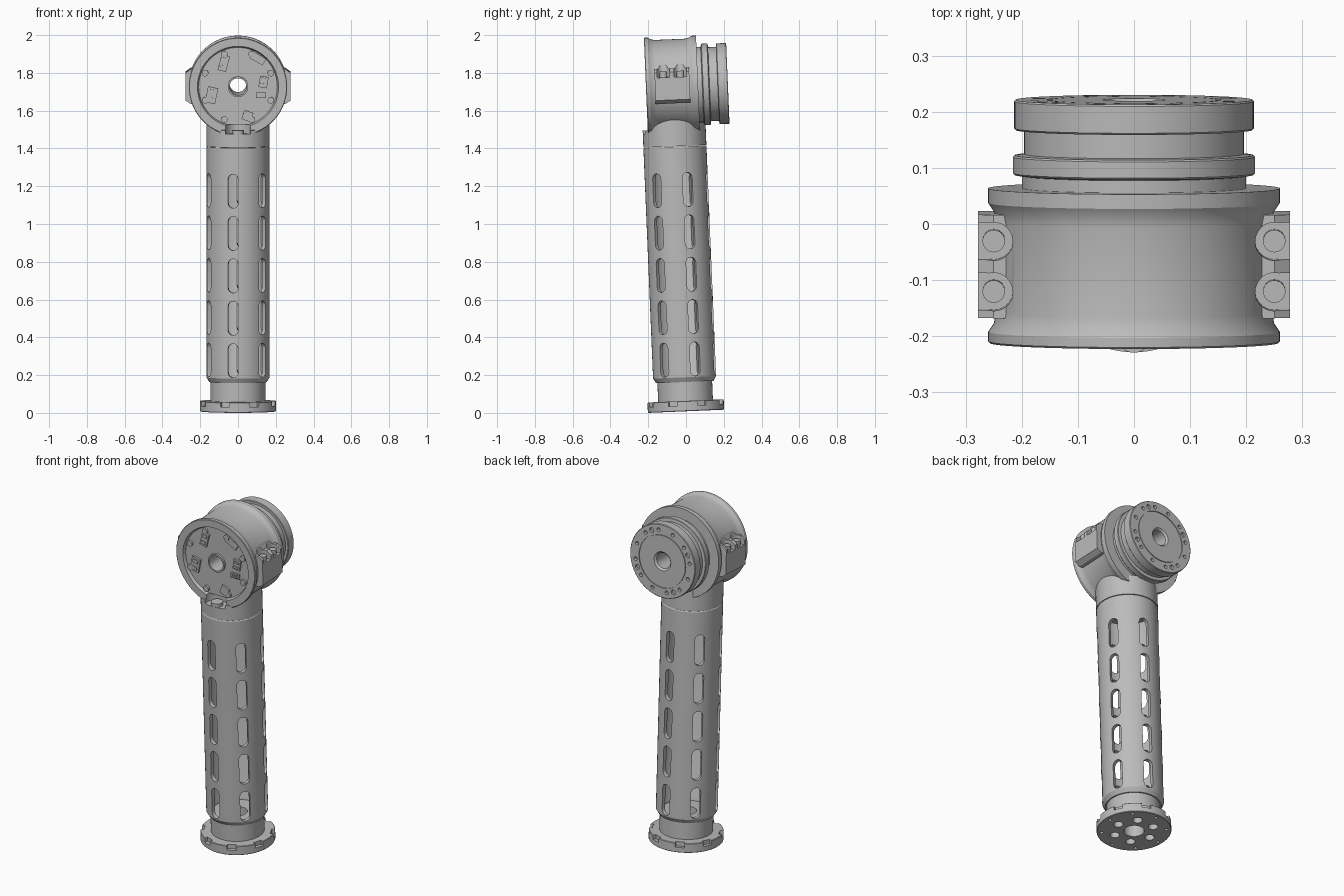
import bpy, bmesh
from math import radians, sin, cos, pi
from mathutils import Matrix, Vector

cube = bpy.data.objects.get("Cube")
if cube:
    bpy.data.objects.remove(cube, do_unlink=True)

grey = bpy.data.materials.new("machined grey")
grey.use_nodes = True
GREY = (0.5, 0.5, 0.5, 1)
grey.diffuse_color = GREY
next(n for n in grey.node_tree.nodes if n.type == 'BSDF_PRINCIPLED').inputs["Base Color"].default_value = GREY

parts = []
T, R = Matrix.Translation, Matrix.Rotation
HEAD = T((0, -.005, 1.725)) @ R(-pi / 2, 4, 'X')   # turned axis runs front to back


def finish(bm, name, keep=True):
    bmesh.ops.recalc_face_normals(bm, faces=bm.faces[:])
    me = bpy.data.meshes.new(name)
    bm.to_mesh(me)
    bm.free()
    me.materials.append(grey)
    ob = bpy.data.objects.new(name, me)
    bpy.context.collection.objects.link(ob)
    if keep:
        parts.append(ob)
    else:
        ob.hide_render = True
    return ob


def lathe(name, profile, m=Matrix(), seg=72):
    """Spin a closed (radius, height) loop into a ring-shaped solid."""
    bm = bmesh.new()
    rings = [[bm.verts.new(m @ Vector((r * cos(2 * pi * i / seg), r * sin(2 * pi * i / seg), h)))
              for r, h in profile] for i in range(seg)]
    n = len(profile)
    for i in range(seg):
        a, b = rings[i], rings[(i + 1) % seg]
        for j in range(n):
            k = (j + 1) % n
            bm.faces.new((a[j], b[j], b[k], a[k]))
    return finish(bm, name)


def cylinders(name, places, r, h, keep=True, seg=24):
    bm = bmesh.new()
    for m in places:
        bmesh.ops.create_cone(bm, cap_ends=True, segments=seg, radius1=r, radius2=r, depth=h, matrix=m)
    return finish(bm, name, keep)


def boxes(name, items, keep=True):
    """items: (matrix, size) pairs."""
    bm = bmesh.new()
    for m, size in items:
        bmesh.ops.create_cube(bm, size=1, matrix=m @ Matrix.Diagonal((*size, 1)))
    return finish(bm, name, keep)


def prism(bm, outline, depth, m):
    """Extrude an XY outline along Z, centred."""
    lo = [bm.verts.new(m @ Vector((x, y, -depth / 2))) for x, y in outline]
    hi = [bm.verts.new(m @ Vector((x, y, depth / 2))) for x, y in outline]
    bm.faces.new(lo)
    bm.faces.new(hi)
    for i in range(len(lo)):
        k = (i + 1) % len(lo)
        bm.faces.new((lo[i], lo[k], hi[k], hi[i]))


def cut(ob, cutter, drop=True):
    mod = ob.modifiers.new("cut", 'BOOLEAN')
    mod.operation, mod.solver, mod.object = 'DIFFERENCE', 'EXACT', cutter
    dg = bpy.context.evaluated_depsgraph_get()
    me = bpy.data.meshes.new_from_object(ob.evaluated_get(dg))
    ob.modifiers.clear()
    ob.data = me
    if drop:
        bpy.data.objects.remove(cutter, do_unlink=True)


def around(count, radius, start=0, z=0, m=Matrix()):
    return [m @ R(radians(start) + 2 * pi * i / count, 4, 'Z') @ T((radius, 0, z)) for i in range(count)]


# Base flange with neck, edge notches and bolt holes
base = lathe("base_flange", [(.055, 0), (.199, 0), (.202, .003), (.202, .052), (.199, .055),
                             (.145, .055), (.145, .165), (.055, .165)])
cut(base, boxes("notch_cutter", [(m, (.04, .05, .05)) for m in around(8, .202, 25, .055)], False))
cut(base, cylinders("bolt_cutter", around(6, .11), .026, .08, False))
cut(base, cylinders("pin_cutter", around(8, .175, 2.5), .009, .05, False, 16))

# Hollow tube with five rows of six slots
tube = lathe("slotted_tube", [(.14, .155), (.152, .155), (.167, .18), (.167, 1.397),
                              (.164, 1.402), (.145, 1.402), (.145, .19), (.14, .18)])
slot = []
for i in range(18):
    end = i // 9                      # upper then lower rounded end
    a = pi * ((i % 9) / 8 + end)
    slot.append((.0275 * cos(a), .0275 * sin(a) + (-.0625 if end else .0625)))
outward = Matrix(((0, 0, 1, 0), (1, 0, 0, 0), (0, 1, 0, 0), (0, 0, 0, 1)))
bm = bmesh.new()
for row in range(5):
    for m in around(6, .155, 21, .275 + .2245 * row):
        prism(bm, slot, .08, m @ outward)
cut(tube, finish(bm, "slot_cutter", False))

# Collar joining the tube to the head
collar = cylinders("tube_collar", [T((0, 0, 1.502))], .167, .196, True, 72)
cut(collar, boxes("collar_cutter", [(T((0, -.215, 1.595)), (.5, .2, .2)),
                                    (T((0, .235, 1.625)), (.5, .2, .2))], False))

# Joint head: waisted drum with a recessed front
head = lathe("joint_head", [(.045, -.118), (.208, -.118), (.215, -.135), (.257, -.135), (.26, -.132),
                            (.26, -.115), (.25, -.1), (.246, -.08), (.246, .08), (.25, .1),
                            (.26, .115), (.26, .141), (.045, .141)], HEAD, 96)

# Side clamp lugs, cut with screw pockets
lug = [(.19, 1.632), (.25, 1.632), (.278, 1.65), (.278, 1.797), (.25, 1.817), (.19, 1.817)]
spots = [(s * .25, y) for s in (-1, 1) for y in (-.045, .045)]
pockets = cylinders("pocket_cutter", [T((x, y, 1.85)) for x, y in spots], .034, .16, False, 32)
for side, name in ((1, "left_clamp_lug"), (-1, "right_clamp_lug")):
    bm = bmesh.new()
    stand = Matrix(((side, 0, 0, 0), (0, 0, 1, 0), (0, 1, 0, 0), (0, 0, 0, 1)))
    prism(bm, lug, .184, stand)
    ob = finish(bm, name)
    cut(ob, pockets, False)
    # open the pockets outward
    cut(ob, boxes("finger_cutter", [(T((side * .285, y, 1.81)), (.07, .066, .08))
                                    for y in (-.045, .045)], False))
cut(head, pockets)
cylinders("clamp_screws", [T((x, y, 1.785)) for x, y in spots], .02, .035)

# Front pocket and screw where the head meets the collar
front_pocket = cylinders("front_pocket_cutter", [T((0, -.15, 1.5))], .066, .05, False, 40)
cut(head, front_pocket, False)
cut(collar, front_pocket)
cylinders("front_screw", [T((0, -.135, 1.48))], .032, .03)

# Rotating output: seal neck, ring, waist and drilled flange
output = lathe("output_flange", [(.045, .138), (.2, .138), (.2, .163), (.213, .165), (.216, .168),
                                 (.216, .197), (.213, .2), (.196, .202), (.196, .245), (.211, .245),
                                 (.214, .248), (.214, .296), (.211, .299), (.155, .299), (.155, .294),
                                 (.15, .294), (.15, .299), (.055, .299), (.045, .289)], HEAD)
cut(output, cylinders("bolt_cutter", around(12, .18, 10, .3, HEAD), .011, .04, False, 16))
cut(output, cylinders("pin_cutter", around(4, .18, 25, .3, HEAD), .014, .03, False, 16))

# Circuit board details in the front recess: (x, z, width, height, turn)
chips = [(-.075, 1.85, .045, .085, -15), (-.14, 1.68, .055, .085, -12), (.135, 1.75, .045, .06, -10),
         (.122, 1.68, .055, .03, 0), (.105, 1.875, .08, .04, -30), (.05, 1.57, .05, .05, -20)]
items = []
for i, (x, z, w, h, turn) in enumerate(chips):
    m = T((x, -.127, z)) @ R(radians(-turn), 4, 'Y')
    items.append((m, (w, .014, h)))
    if i < 4:
        items += [(m @ T((0, -.006, k * h / 4)), (w * .6, .014, h * .22)) for k in (-1, 1)]
boxes("board_connectors", items)
cylinders("board_standoffs", around(8, .188, 22.5, -.12, HEAD), .017, .02)
lathe("centre_bushing", [(.045, -.13), (.054, -.13), (.054, -.115), (.045, -.115)], HEAD, 48)

# Lean the whole arm slightly and shade it
lean = T((0, 0, .0085)) @ R(radians(2.4), 4, 'X')
bpy.ops.object.select_all(action='DESELECT')
for ob in parts:
    ob.data.transform(lean)
    ob.select_set(True)
bpy.context.view_layer.objects.active = parts[0]
bpy.ops.object.shade_smooth_by_angle(angle=radians(30))
